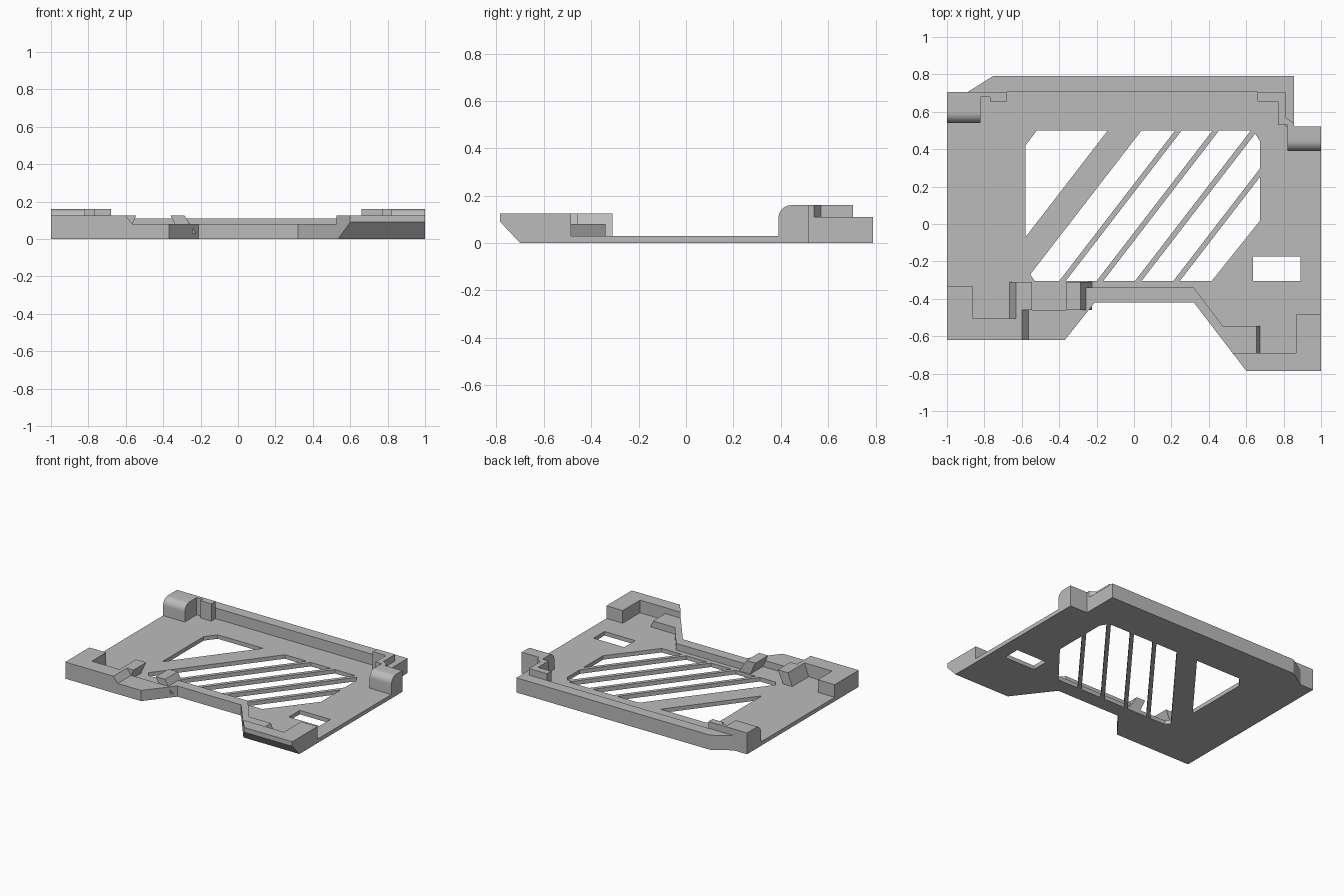
import bpy, bmesh, math

cube = bpy.data.objects.get("Cube")
if cube:
    bpy.data.objects.remove(cube, do_unlink=True)

grey = bpy.data.materials.new("plain grey")
grey.use_nodes = True
grey.diffuse_color = (0.5, 0.5, 0.5, 1)
grey.node_tree.nodes["Principled BSDF"].inputs["Base Color"].default_value = (0.5, 0.5, 0.5, 1)

FLOOR, LOW, BACK, MID, HIGH = 0.03, 0.08, 0.11, 0.125, 0.16


def add(name, mesh):
    ob = bpy.data.objects.new(name, mesh)
    bpy.context.collection.objects.link(ob)
    mesh.materials.clear()
    mesh.materials.append(grey)
    return ob


def prism(name, pts, lo, hi, axis="z"):
    """Extrude an outline from lo to hi along an axis."""
    place = {"z": lambda a, b, c: (a, b, c),
             "y": lambda a, b, c: (a, c, b),
             "x": lambda a, b, c: (c, a, b)}[axis]
    bm = bmesh.new()
    ends = [[bm.verts.new(place(a, b, c)) for a, b in pts] for c in (lo, hi)]
    for ring in ends:
        bm.faces.new(ring)
    n = len(pts)
    for i in range(n):
        j = (i + 1) % n
        bm.faces.new((ends[0][i], ends[0][j], ends[1][j], ends[1][i]))
    bmesh.ops.recalc_face_normals(bm, faces=bm.faces)
    mesh = bpy.data.meshes.new(name)
    bm.to_mesh(mesh)
    bm.free()
    return add(name, mesh)


def pierced_plate(name, loops, thickness):
    """Flat plate whose first loop is the outline and the rest are holes."""
    cu = bpy.data.curves.new(name, "CURVE")
    cu.dimensions, cu.fill_mode, cu.extrude = "2D", "BOTH", thickness / 2
    for loop in loops:
        sp = cu.splines.new("POLY")
        sp.points.add(len(loop) - 1)
        for p, (x, y) in zip(sp.points, loop):
            p.co = (x, y, 0, 1)
        sp.use_cyclic_u = True
    tmp = bpy.data.objects.new(name + "_curve", cu)
    bpy.context.collection.objects.link(tmp)
    dg = bpy.context.evaluated_depsgraph_get()
    mesh = bpy.data.meshes.new_from_object(tmp.evaluated_get(dg))
    bpy.data.objects.remove(tmp, do_unlink=True)
    bm = bmesh.new()
    bm.from_mesh(mesh)
    bmesh.ops.remove_doubles(bm, verts=bm.verts, dist=1e-5)
    bmesh.ops.translate(bm, verts=bm.verts, vec=(0, 0, thickness / 2))
    bmesh.ops.recalc_face_normals(bm, faces=bm.faces)
    for f in bm.faces:
        f.smooth = False
    bm.to_mesh(mesh)
    bm.free()
    return add(name, mesh)


# Base plate with diagonal vents
Y0, Y1, LEAN = -0.305, 0.5, 0.77
RIGHT = 0.675


def up(x):
    return (x + (Y1 - Y0) * LEAN, Y1)


def at_right(x):
    return (RIGHT, Y0 + (RIGHT - x) / LEAN)


outline = [(-1, -0.62), (-0.37, -0.62), (-0.21, -0.42), (0.32, -0.42), (0.535, -0.7),
           (1, -0.7), (1, 0.52), (0.855, 0.52), (0.855, 0.79), (-0.755, 0.79),
           (-0.89, 0.705), (-1, 0.705)]
vents = [
    [(-0.58, -0.07), (-0.14, Y1), (-0.52, Y1), (-0.58, 0.42)],
    [(-0.53, Y0), (-0.4, Y0), up(-0.4), (0.04, Y1), (-0.555, -0.27)],
    [(-0.365, Y0), (-0.2, Y0), up(-0.2), up(-0.365)],
    [(-0.165, Y0), (0.005, Y0), up(0.005), up(-0.165)],
    [(0.04, Y0), (0.21, Y0), at_right(0.21), (RIGHT, 0.44), (0.648, 0.483)],
    [(0.245, Y0), (0.415, Y0), (RIGHT, 0.02), at_right(0.245)],
    [(0.635, Y0), (0.89, Y0), (0.89, -0.175), (0.635, -0.175)],
]
pierced_plate("base_plate", [outline] + vents, FLOOR)

# Back wall, wrapping the left rear corner
prism("back_wall", [(-0.89, 0.705), (0.81, 0.705), (0.81, 0.57), (0.81, 0.52), (0.855, 0.52),
                    (0.855, 0.79), (-0.755, 0.79)], FLOOR, BACK)


# Rounded rear corner blocks
def rounded_block(name, x0, x1, y0, y1, r=0.055):
    arc = [(y0 + r - r * math.cos(t), HIGH - r + r * math.sin(t))
           for t in (math.pi / 2 * i / 10 for i in range(11))]
    ob = prism(name, [(y0, 0)] + arc + [(y1, HIGH), (y1, 0)], x0, x1, "x")
    bpy.ops.object.select_all(action="DESELECT")
    ob.select_set(True)
    bpy.context.view_layer.objects.active = ob
    bpy.ops.object.shade_smooth_by_angle(angle=math.radians(30))


rounded_block("right_rear_block", -1, -0.82, 0.54, 0.705)
rounded_block("left_rear_block", 0.82, 1, 0.39, 0.52)

# Stepped rear corner guides
prism("right_rear_guide", [(-0.82, 0.68), (-0.77, 0.68), (-0.77, 0.655), (-0.68, 0.655),
                           (-0.68, 0.705), (-0.82, 0.705)], FLOOR, HIGH)
prism("left_rear_guide", [(0.66, 0.705), (0.66, 0.655), (0.77, 0.655), (0.77, 0.53),
                          (0.82, 0.53), (0.82, 0.52), (0.855, 0.52), (0.855, 0.54),
                          (0.81, 0.57), (0.81, 0.705)], FLOOR, HIGH)

# Low front wall
prism("front_wall", [(-0.6, -0.62), (-0.37, -0.62), (-0.21, -0.42), (0.32, -0.42),
                     (0.527, -0.69), (0.655, -0.69), (0.655, -0.545), (0.475, -0.545),
                     (0.32, -0.34), (-0.285, -0.34), (-0.285, -0.46), (-0.6, -0.46)],
      FLOOR, LOW)
prism("front_wall_end", [(0.655, FLOOR), (0.675, FLOOR), (0.655, LOW)], -0.69, -0.545, "y")

# Right front corner
prism("right_front_corner", [(-1, -0.62), (-0.6, -0.62), (-0.6, -0.46), (-0.63, -0.46),
                             (-0.63, -0.505), (-0.86, -0.505), (-0.86, -0.335), (-1, -0.335)],
      FLOOR, MID)
prism("right_front_ramp", [(-0.6, LOW), (-0.565, LOW), (-0.6, MID)], -0.62, -0.46, "y")

# Undercut clips
prism("right_clip", [(-0.665, FLOOR), (-0.63, MID), (-0.545, MID), (-0.565, LOW),
                     (-0.59, FLOOR)], -0.46, -0.31, "y")
prism("right_clip_root", [(-0.665, FLOOR), (-0.63, MID), (-0.63, FLOOR)], -0.505, -0.46, "y")
prism("left_clip", [(-0.36, MID), (-0.285, MID), (-0.225, FLOOR), (-0.315, FLOOR)],
      -0.46, -0.31, "y")

# Left front corner with a bevelled underside and a slanted end
lip = prism("left_front_lip", [(-0.785, MID), (-0.785, 0.09), (-0.7, 0), (-0.69, 0),
                               (-0.69, MID)], 0, 1, "x")
for v in lip.data.vertices:
    if v.co.x < 0.5:
        v.co.x = 0.6 - (v.co.y + 0.785) * 0.767
prism("left_front_corner", [(0.865, -0.69), (1, -0.69), (1, -0.485), (0.865, -0.485)],
      FLOOR, MID)
